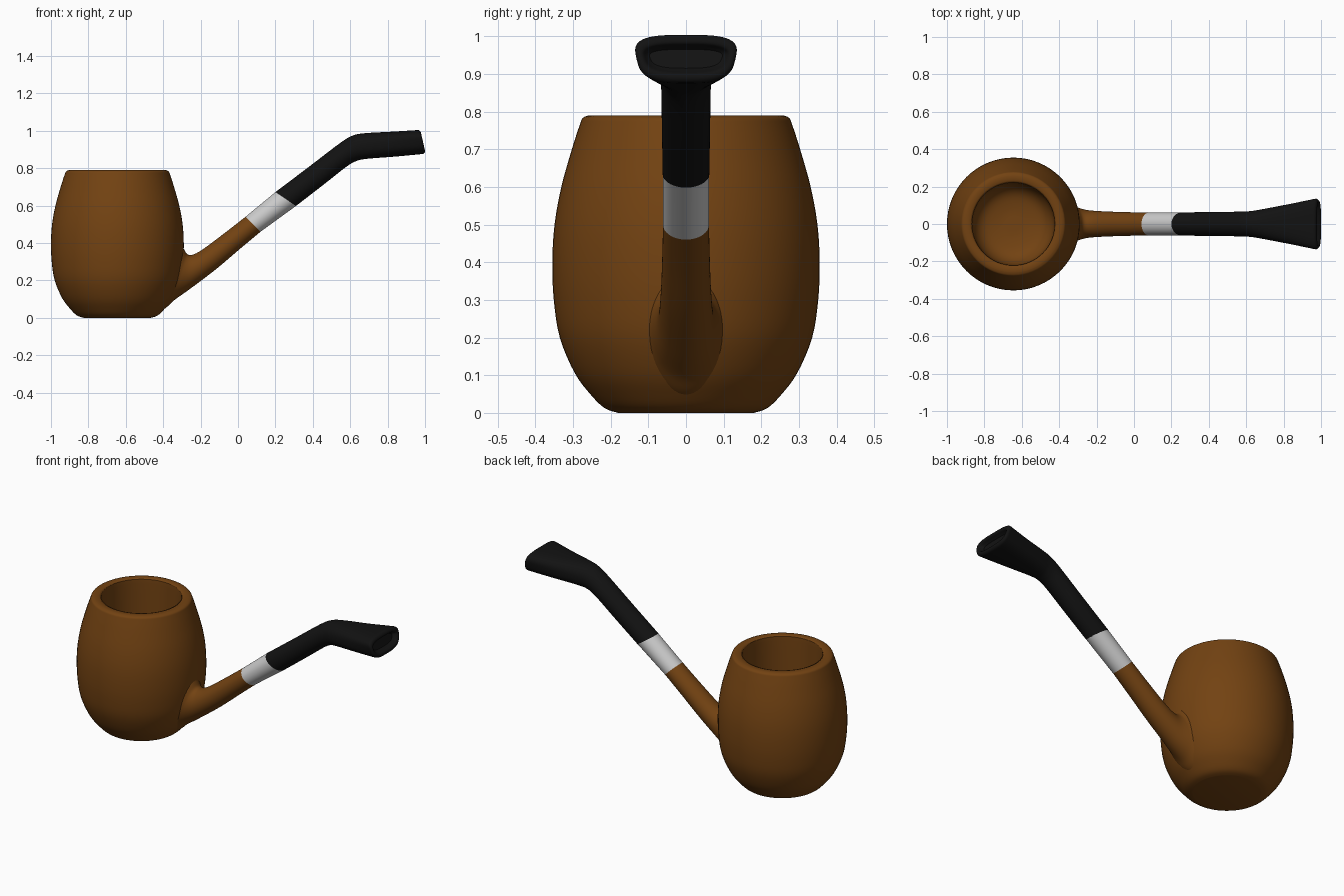
import bpy, bmesh, math

if "Cube" in bpy.data.objects:
    bpy.data.objects.remove(bpy.data.objects["Cube"])

SEG = 64


def smooth_rows(rows, steps):
    """Catmull-Rom interpolation through rows of numbers."""
    out = []
    for i in range(len(rows) - 1):
        a, b, c, d = rows[max(i - 1, 0)], rows[i], rows[i + 1], rows[min(i + 2, len(rows) - 1)]
        for s in range(steps):
            t = s / steps
            out.append([0.5 * (2 * q + (r - p) * t + (2 * p - 5 * q + 4 * r - w) * t * t
                               + (3 * q - p - 3 * r + w) * t ** 3)
                        for p, q, r, w in zip(a, b, c, d)])
    return out + [list(rows[-1])]


def section(row):
    """Ring from: top x, top z, bottom x, bottom z, half width, squareness, taper."""
    tx, tz, bx, bz, w, p, k = row
    pts = []
    for i in range(SEG):
        a = 2 * math.pi * i / SEG
        c, s = math.cos(a), math.sin(a)
        u = math.copysign(abs(s) ** (2 / p), s)
        v = math.copysign(abs(c) ** (2 / p), c) * (1 + k * (u - 1) / 2)
        pts.append(((tx + bx) / 2 + u * (tx - bx) / 2, v * w, (tz + bz) / 2 + u * (tz - bz) / 2))
    return pts


def circle(r, z):
    return [(-0.645 + r * math.cos(2 * math.pi * i / SEG),
             r * math.sin(2 * math.pi * i / SEG), z) for i in range(SEG)]


def loft(name, rings, mat, cap_start=False, cap_end=False):
    bm = bmesh.new()
    loops = [[bm.verts.new(p) for p in ring] for ring in rings]
    for a, b in zip(loops, loops[1:]):
        for i in range(SEG):
            j = (i + 1) % SEG
            bm.faces.new((a[i], a[j], b[j], b[i]))
    if cap_start:
        bm.faces.new(loops[0][::-1])
    if cap_end:
        bm.faces.new(loops[-1])
    bmesh.ops.recalc_face_normals(bm, faces=bm.faces)
    me = bpy.data.meshes.new(name)
    bm.to_mesh(me)
    bm.free()
    me.materials.append(mat)
    ob = bpy.data.objects.new(name, me)
    bpy.context.collection.objects.link(ob)
    bpy.ops.object.select_all(action='DESELECT')
    ob.select_set(True)
    bpy.context.view_layer.objects.active = ob
    bpy.ops.object.shade_smooth_by_angle(angle=math.radians(40))
    return ob


def material(name, rgb):
    m = bpy.data.materials.new(name)
    m.diffuse_color = (*rgb, 1)
    m.use_nodes = True
    m.node_tree.nodes["Principled BSDF"].inputs["Base Color"].default_value = m.diffuse_color
    return m


wood = material("wood", (0.17, 0.055, 0.006))
metal = material("metal", (0.6, 0.6, 0.6))
black = material("black", (0.006, 0.006, 0.006))

# Bowl: outer wall, rounded rim, chamber
outer = [(0.18, 0), (0.215, 0.012), (0.25, 0.045), (0.295, 0.105), (0.335, 0.2), (0.351, 0.3),
         (0.355, 0.4), (0.349, 0.5), (0.331, 0.6), (0.303, 0.7), (0.282, 0.765), (0.274, 0.783),
         (0.258, 0.79)]
chamber = [(0.23, 0.79), (0.222, 0.782), (0.22, 0.76), (0.22, 0.5), (0.22, 0.3),
           (0.205, 0.22), (0.16, 0.17), (0.08, 0.15), (0.01, 0.148)]
profile = smooth_rows(outer, 4) + smooth_rows(chamber, 4)
loft("bowl", [circle(r, z) for r, z in profile], wood, True, True)

# Shank, flaring into the bowl
shank = [(-0.31, 0.41, -0.46, 0.012, 0.12, 2, 0), (-0.288, 0.365, -0.39, 0.05, 0.105, 2, 0),
         (-0.268, 0.338, -0.34, 0.095, 0.089, 2, 0), (-0.235, 0.34, -0.26, 0.152, 0.074, 2, 0),
         (-0.18, 0.372, -0.12, 0.258, 0.067, 2, 0), (-0.06, 0.462, 0.01, 0.368, 0.063, 2, 0),
         (0.04, 0.54, 0.12, 0.46, 0.061, 2, 0)]
loft("shank", [section(r) for r in smooth_rows(shank, 6)], wood)

# Metal ferrule
ferrule = [(0.04, 0.54, 0.12, 0.46, 0.061, 2, 0), (0.2, 0.672, 0.31, 0.598, 0.061, 2, 0)]
loft("ferrule", [section(r) for r in ferrule], metal)

# Bent stem flaring to a wide, hollowed mouthpiece
stem = [(0.2, 0.672, 0.31, 0.598, 0.062, 2, 0), (0.38, 0.808, 0.455, 0.71, 0.064, 2, 0),
        (0.54, 0.93, 0.58, 0.808, 0.066, 2, 0), (0.61, 0.973, 0.635, 0.839, 0.069, 2.1, 0),
        (0.68, 0.987, 0.69, 0.85, 0.08, 2.3, 0.03), (0.82, 0.995, 0.84, 0.862, 0.112, 2.7, 0.12),
        (0.95, 1.003, 0.98, 0.875, 0.144, 3.2, 0.2)]
lip = [(0.95, 1.003, 0.98, 0.875, 0.144, 3.2, 0.2), (0.966, 1.003, 0.993, 0.878, 0.146, 3.2, 0.2),
       (0.977, 0.993, 1.0, 0.888, 0.138, 3.2, 0.2), (0.977, 0.981, 0.997, 0.9, 0.125, 3, 0.2),
       (0.965, 0.973, 0.982, 0.908, 0.115, 3, 0.2), (0.955, 0.965, 0.97, 0.915, 0.105, 3, 0.2)]
rows = smooth_rows(stem, 6) + smooth_rows(lip, 3)[1:]
loft("stem", [section(r) for r in rows], black, False, True)
